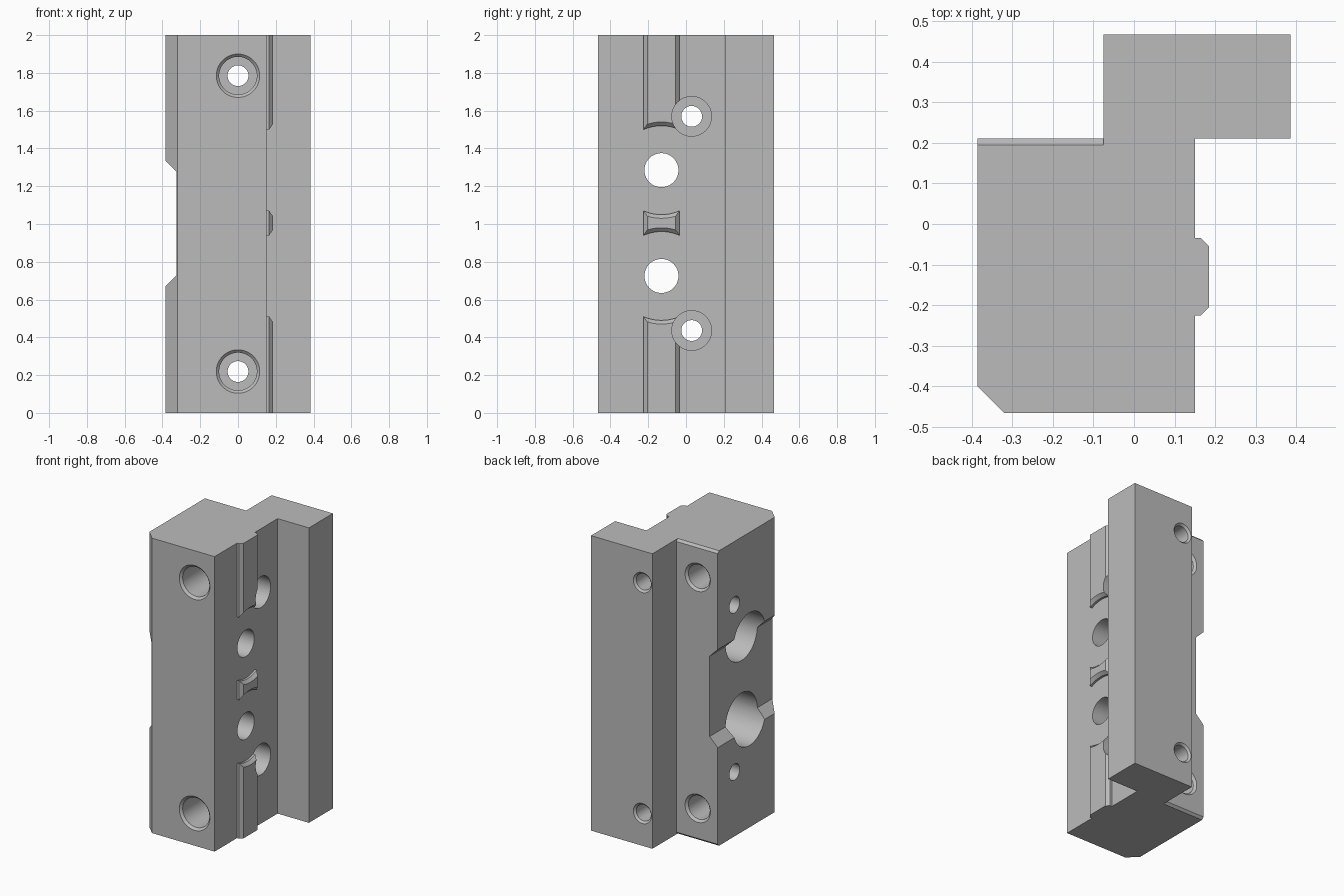
import bpy, bmesh, math
from mathutils import Vector

if "Cube" in bpy.data.objects:
    bpy.data.objects.remove(bpy.data.objects["Cube"], do_unlink=True)

GREY = (0.5, 0.5, 0.5, 1)
metal = bpy.data.materials.new("plain grey")
metal.use_nodes = True
metal.diffuse_color = GREY
metal.node_tree.nodes["Principled BSDF"].inputs["Base Color"].default_value = GREY


def finish(name, bm):
    bmesh.ops.recalc_face_normals(bm, faces=bm.faces)
    mesh = bpy.data.meshes.new(name)
    bm.to_mesh(mesh)
    bm.free()
    mesh.materials.append(metal)
    obj = bpy.data.objects.new(name, mesh)
    bpy.context.collection.objects.link(obj)
    return obj


def prism(name, points, axis, lo, hi):
    """Extrude a 2D profile along x, y or z (axis 0, 1 or 2)."""
    bm = bmesh.new()
    verts = []
    for p in points:
        co = list(p)
        co.insert(axis, lo)
        verts.append(bm.verts.new(co))
    face = bm.faces.new(verts)
    moved = bmesh.ops.extrude_face_region(bm, geom=[face])["geom"]
    shift = Vector((0, 0, 0))
    shift[axis] = hi - lo
    bmesh.ops.translate(bm, vec=shift, verts=[v for v in moved if isinstance(v, bmesh.types.BMVert)])
    return finish(name, bm)


def drill(name, profile, origin, direction, sides=64):
    """Round cutter; profile lists (radius, distance along direction)."""
    bm = bmesh.new()
    turn = Vector(direction).to_track_quat('Z', 'Y')
    rings = []
    for r, d in profile:
        ring = []
        for i in range(sides):
            a = math.tau * i / sides
            ring.append(bm.verts.new(Vector(origin) + turn @ Vector((r * math.cos(a), r * math.sin(a), d))))
        rings.append(ring)
    for a, b in zip(rings, rings[1:]):
        for i in range(sides):
            j = (i + 1) % sides
            bm.faces.new((a[i], a[j], b[j], b[i]))
    bm.faces.new(rings[0])
    bm.faces.new(rings[-1])
    return finish(name, bm)


def cut(targets, cutter):
    for obj in targets:
        mod = obj.modifiers.new("cut", 'BOOLEAN')
        mod.operation = 'DIFFERENCE'
        mod.solver = 'EXACT'
        mod.object = cutter
        bpy.context.view_layer.objects.active = obj
        bpy.ops.object.modifier_apply(modifier=mod.name)
    bpy.data.objects.remove(cutter, do_unlink=True)


# Stepped block with one chamfered corner
block = prism("stepped_block", [
    (-0.32, -0.465), (0.15, -0.465), (0.15, 0.21), (0.385, 0.21), (0.385, 0.467),
    (-0.075, 0.467), (-0.075, 0.21), (-0.385, 0.21), (-0.385, -0.4)], 2, 0, 2)

# Raised guide rail on the side face
rail = prism("guide_rail", [
    (0.14, -0.225), (0.165, -0.225), (0.185, -0.205),
    (0.185, -0.055), (0.165, -0.035), (0.14, -0.035)], 2, 0, 2)

# Shallow sloped pocket across the opposite side
cut([block], prism("pocket_cutter", [
    (-0.445, 0.61), (-0.325, 0.73), (-0.325, 1.275), (-0.445, 1.395)], 1, -0.6, 0.3))

# Small chamfers on the ends of the rear step
for end, s in ((2, 1), (0, -1)):
    cut([block], prism("chamfer_cutter", [
        (0.19, end + s * 0.005), (0.215, end - s * 0.02), (0.215, end + s * 0.005)], 0, -0.5, -0.075))

RAIL_Y = -0.13
for s in (-1, 1):
    # Large stepped bores, with round clearance through the rail
    z = 1.005 + s * 0.28
    cut([rail], drill("clearance_cutter", [
        (0.235, 0.1), (0.235, 0.165), (0.275, 0.205)], (0, RAIL_Y, z), (1, 0, 0)))
    cut([block], drill("bore_cutter", [
        (0.17, -0.5), (0.17, -0.02), (0.09, -0.02), (0.09, 0.3)], (0, RAIL_Y, z), (1, 0, 0)))

    # Counterbored cross holes beside the rail
    cut([block, rail], drill("cross_hole_cutter", [
        (0.055, -0.5), (0.055, -0.05), (0.105, -0.05), (0.105, 0.25)],
        (0, 0.03, 1.003 + s * 0.567), (1, 0, 0)))

    # Front counterbored holes, through to the rear flange
    z = 1.002 + s * 0.783
    cut([block], drill("front_hole_cutter", [
        (0.13, -0.48), (0.1, -0.45), (0.1, -0.1), (0.055, -0.1),
        (0.055, 0.454), (0.08, 0.479)], (0, 0, z), (0, 1, 0)))

    # Blind holes in the rear step
    cut([block], drill("blind_hole_cutter", [
        (0.08, -0.1), (0.08, 0.195), (0.105, 0.22)], (-0.235, 0, z), (0, 1, 0)))

# Smooth the bores while keeping machined edges sharp
for obj in (block, rail):
    bpy.ops.object.select_all(action='DESELECT')
    obj.select_set(True)
    bpy.context.view_layer.objects.active = obj
    bpy.ops.object.shade_smooth_by_angle(angle=math.radians(25))
